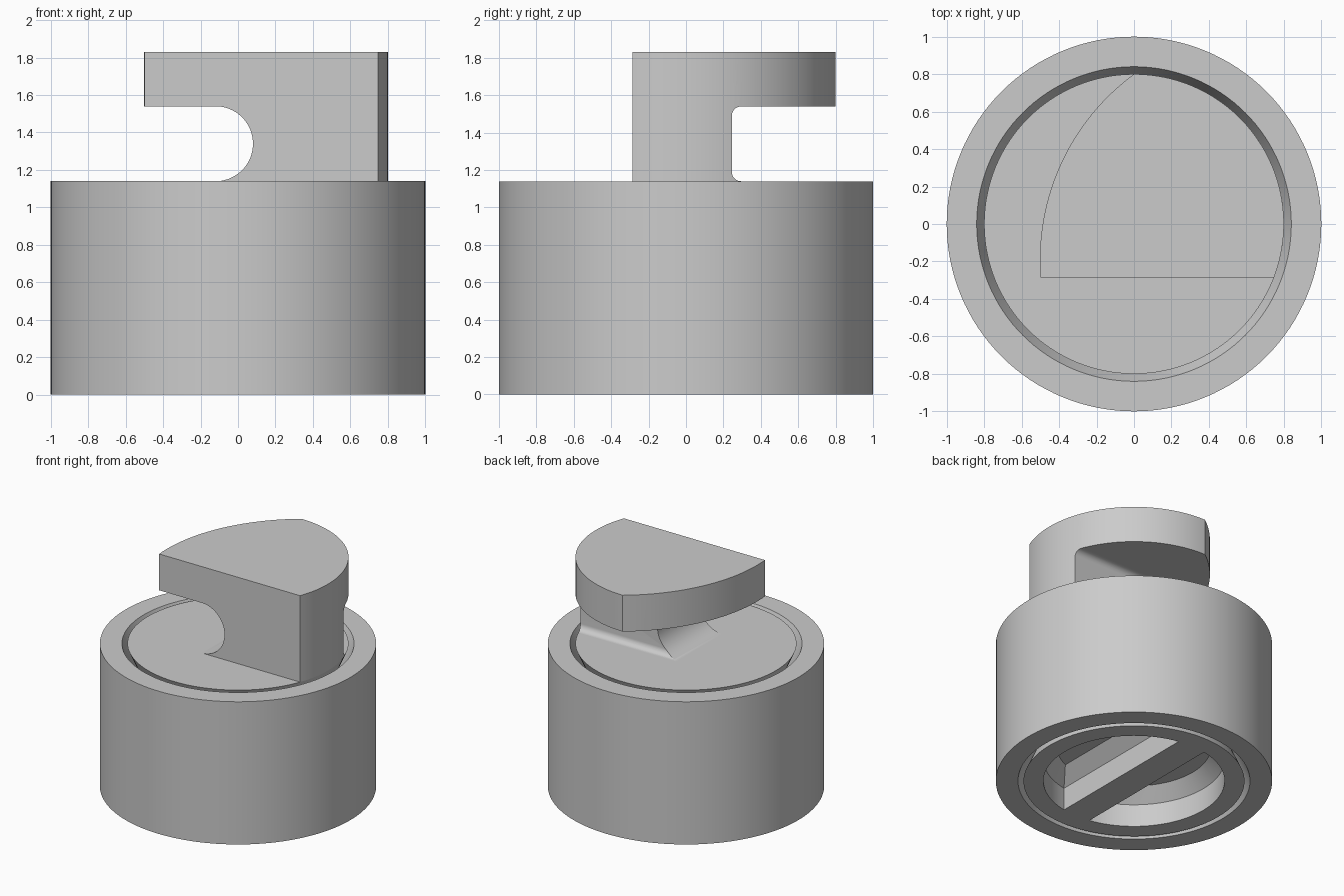
import bpy, bmesh
from math import sin, cos, acos, atan2, pi, radians, hypot

cube = bpy.data.objects.get("Cube")
if cube:
    bpy.data.objects.remove(cube, do_unlink=True)

grey = bpy.data.materials.new("plain grey")
grey.use_nodes = True
COLOUR = (0.6, 0.6, 0.6, 1)
grey.diffuse_color = COLOUR
grey.node_tree.nodes["Principled BSDF"].inputs["Base Color"].default_value = COLOUR

SEG = 128
TOP, MID = 1.14, 0.57


def loft(name, rings, closed=False):
    """Join equal rings of points; cap the ends, or close the loop."""
    bm = bmesh.new()
    vs = [[bm.verts.new(p) for p in ring] for ring in rings]
    n = len(vs[0])
    pairs = list(zip(vs, vs[1:])) + ([(vs[-1], vs[0])] if closed else [])
    for a, b in pairs:
        for i in range(n):
            j = (i + 1) % n
            bm.faces.new((a[i], a[j], b[j], b[i]))
    if not closed:
        bm.faces.new(vs[0])
        bm.faces.new(vs[-1])
    bmesh.ops.recalc_face_normals(bm, faces=bm.faces)
    mesh = bpy.data.meshes.new(name)
    bm.to_mesh(mesh)
    bm.free()
    mesh.materials.append(grey)
    obj = bpy.data.objects.new(name, mesh)
    bpy.context.collection.objects.link(obj)
    return obj


def circle(r, z):
    return [(r * cos(2 * pi * i / SEG), r * sin(2 * pi * i / SEG), z) for i in range(SEG)]


def arc(cx, cy, r, a0, a1, n):
    return [(cx + r * cos(a0 + (a1 - a0) * i / n), cy + r * sin(a0 + (a1 - a0) * i / n))
            for i in range(n + 1)]


def cut(obj, cutters):
    for c in cutters:
        m = obj.modifiers.new("cut", "BOOLEAN")
        m.operation, m.solver, m.object = "DIFFERENCE", "EXACT", c
        bpy.context.view_layer.objects.active = obj
        bpy.ops.object.modifier_apply(modifier=m.name)
    for c in cutters:
        bpy.data.objects.remove(c, do_unlink=True)


# Outer sleeve with a waisted bore
sleeve = loft("outer_sleeve", [circle(r, z) for r, z in
              ((1, 0), (1, TOP), (0.84, TOP), (0.59, MID), (0.84, 0))], closed=True)

# Waisted core that turns inside the sleeve
core = loft("inner_core", [circle(0.8, 0), circle(0.55, MID), circle(0.8, TOP)])


# Two half-round recesses underneath, leaving a grip bar between them
def recess(side):
    rings = []
    for inset, z in ((0, -0.05), (0, 0.18), (0.1, 0.28)):
        r = 0.656 - inset
        a = acos((0.12 + inset) / r)
        rings.append([(side * x, y, z) for x, y in arc(0, 0, r, -a, a, 48)])
    return loft("recess_cutter", rings)


cut(core, [recess(1), recess(-1)])

# Knob: straight front, one arc on the core's edge, one wider arc
FRONT, CX, CY = -0.285, 0.725, -0.19
R = hypot(CX, 0.8 - CY)
outline = arc(0, 0, 0.8, atan2(FRONT, 0.7475), pi / 2, 48)
outline += arc(CX, CY, R, atan2(0.8 - CY, -CX), pi + 0.077, 32)[1:]
knob = loft("hook_knob", [[(x, y, z) for x, y in outline] for z in (TOP, 1.83)])

# Undercuts: a round-ended slot from the side and a filleted one from the back
slot = arc(-0.12, 1.34, 0.2, -pi / 2, pi / 2, 40) + [(-1, 1.54), (-1, 1.1), (-0.12, 1.1)]
side_cut = loft("side_cutter", [[(x, y, z) for x, z in slot] for y in (-1, 1)])
notch = arc(0.295, 1.49, 0.05, pi / 2, pi, 10) + arc(0.295, 1.19, 0.05, pi, 1.5 * pi, 10)
notch += [(0.295, 1.1), (1, 1.1), (1, 1.54)]
back_cut = loft("back_cutter", [[(x, y, z) for y, z in notch] for x in (-1, 1)])
cut(knob, [side_cut, back_cut])

# Smooth the round walls, keep the edges sharp
bpy.ops.object.select_all(action="DESELECT")
for obj in (sleeve, core, knob):
    obj.select_set(True)
bpy.context.view_layer.objects.active = knob
bpy.ops.object.shade_smooth_by_angle(angle=radians(20))
